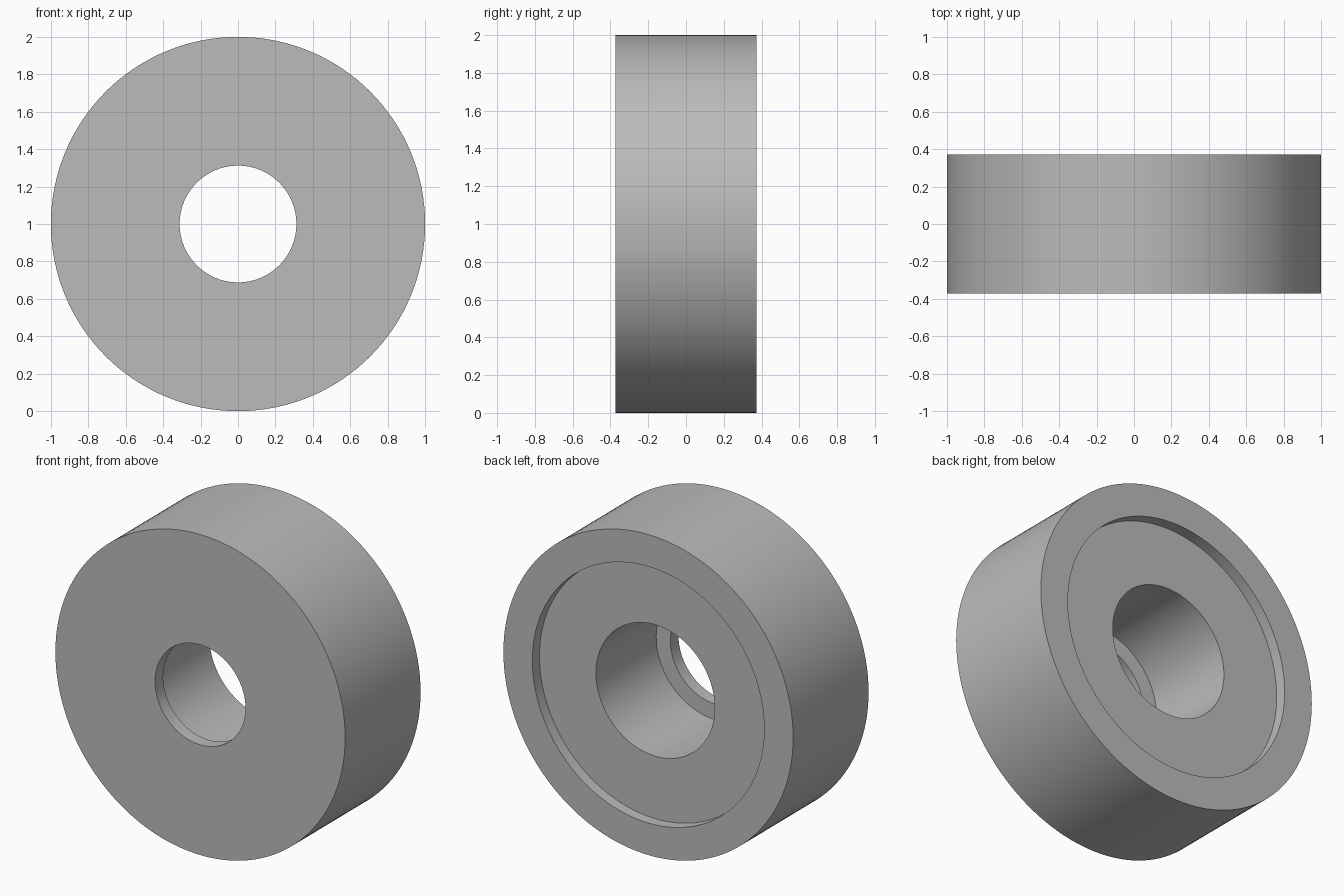
import bpy
import bmesh
from math import tau, radians
from mathutils import Matrix, Vector

cube = bpy.data.objects.get("Cube")
if cube:
    bpy.data.objects.remove(cube, do_unlink=True)

SEGMENTS = 128
HALF = 0.372       # half the roller width
OUTER = 1.0        # rim radius
RECESS = 0.80      # shallow recess in the back face
BORE = 0.41        # main bore, open at the back
HOLE = 0.312       # narrower hole through the front lip
RECESS_DEPTH = 0.07
LIP = 0.08

grey = bpy.data.materials.new("plain grey")
grey.use_nodes = True
colour = (0.5, 0.5, 0.5, 1)
grey.diffuse_color = colour
grey.node_tree.nodes["Principled BSDF"].inputs["Base Color"].default_value = colour

# Closed cross-section as (radius, y), turned around the y axis
profile = [
    (HOLE, -HALF), (OUTER, -HALF), (OUTER, HALF), (RECESS, HALF),
    (RECESS, HALF - RECESS_DEPTH), (BORE, HALF - RECESS_DEPTH),
    (BORE, LIP - HALF), (HOLE, LIP - HALF),
]
bm = bmesh.new()
rings = []
for i in range(SEGMENTS):
    turn = Matrix.Rotation(tau * i / SEGMENTS, 3, 'Y')
    rings.append([bm.verts.new(turn @ Vector((r, y, 0)) + Vector((0, 0, OUTER)))
                  for r, y in profile])
for i, ring in enumerate(rings):
    following = rings[(i + 1) % SEGMENTS]
    for j in range(len(profile)):
        k = (j + 1) % len(profile)
        bm.faces.new((ring[j], ring[k], following[k], following[j]))
bmesh.ops.recalc_face_normals(bm, faces=bm.faces)

mesh = bpy.data.meshes.new("roller")
bm.to_mesh(mesh)
bm.free()
mesh.materials.append(grey)
roller = bpy.data.objects.new("roller", mesh)
bpy.context.collection.objects.link(roller)

# Smooth curved walls, crisp rims
bpy.ops.object.select_all(action='DESELECT')
roller.select_set(True)
bpy.context.view_layer.objects.active = roller
bpy.ops.object.shade_smooth_by_angle(angle=radians(30))
